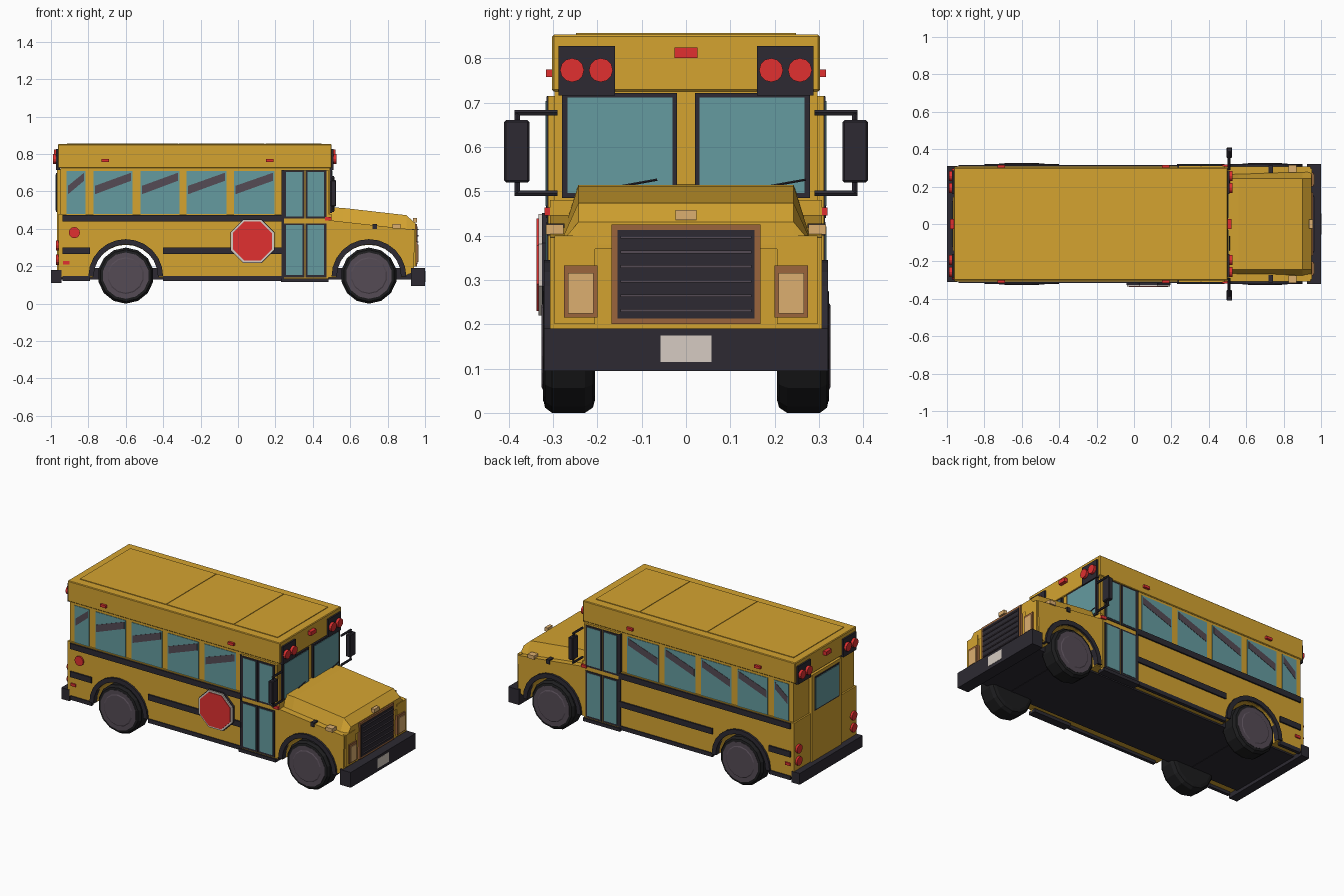
import bpy, bmesh
from math import sin, cos, pi
from mathutils import Vector

if "Cube" in bpy.data.objects:
    bpy.data.objects.remove(bpy.data.objects["Cube"])

COL = dict(yellow=(.66, .37, .03), glass=(.13, .33, .35), black=(.026, .023, .032),
           red=(.75, .03, .03), brown=(.33, .13, .045), tan=(.72, .43, .16),
           white=(.67, .60, .54), grey=(.09, .07, .09), rubber=(.012, .012, .013))
MATS = {}
for k, c in COL.items():
    MATS[k] = bpy.data.materials.new(k)
    MATS[k].diffuse_color = (*c, 1)


def mesh(name, verts, faces, mat):
    bm = bmesh.new()
    vs = [bm.verts.new(v) for v in verts]
    for f in faces:
        bm.faces.new([vs[i] for i in f])
    bmesh.ops.recalc_face_normals(bm, faces=bm.faces)
    me = bpy.data.meshes.new(name)
    bm.to_mesh(me)
    bm.free()
    me.materials.append(MATS[mat])
    ob = bpy.data.objects.new(name, me)
    bpy.context.collection.objects.link(ob)
    return ob


def loft(name, rings, mat):
    """Skin equal-length closed rings and cap both ends."""
    n, m = len(rings[0]), len(rings)
    faces = [[r * n + i, r * n + (i + 1) % n, (r + 1) * n + (i + 1) % n, (r + 1) * n + i]
             for r in range(m - 1) for i in range(n)]
    faces += [list(range(n)), list(range((m - 1) * n, m * n))]
    return mesh(name, [p for r in rings for p in r], faces, mat)


def prism(name, pts, axis, a, b, mat):
    """Extrude a 2D outline along an axis."""
    put = {'x': lambda p, t: (t, *p), 'y': lambda p, t: (p[0], t, p[1]),
           'z': lambda p, t: (*p, t)}[axis]
    return loft(name, [[put(p, t) for p in pts] for t in (a, b)], mat)


def box(name, x0, x1, y0, y1, z0, z1, mat, bevel=0):
    ob = prism(name, [(x0, y0), (x1, y0), (x1, y1), (x0, y1)], 'z', z0, z1, mat)
    if bevel:
        b = ob.modifiers.new('bevel', 'BEVEL')
        b.width, b.segments = bevel, 1
    return ob


def ngon(cx, cy, r, n, off=0):
    return [(cx + r * cos(2 * pi * i / n + off), cy + r * sin(2 * pi * i / n + off)) for i in range(n)]


def arc(cx, cz, r, n=12):
    return [(cx - r * cos(pi * i / n), cz + r * sin(pi * i / n)) for i in range(n + 1)]


def rod(name, p, q, r, mat):
    p, q = Vector(p), Vector(q)
    rot = (q - p).to_track_quat('Z', 'Y')
    return loft(name, [[c + rot @ Vector((u, v, 0)) for u, v in ngon(0, 0, r, 6)] for c in (p, q)], mat)


WHEELS = (-.6, .7)

# Lower body with open wheel arches, front fenders included
side = [(-.96, .14)] + arc(-.6, .14, .175) + arc(.7, .14, .175) + \
       [(.94, .17), (.945, .395), (.5, .445), (.5, .48), (-.96, .48)]
prism('lower_body', side, 'y', -.307, .307, 'yellow')
box('upper_body', -.95, .492, -.297, .297, .47, .74, 'yellow')
box('roof', -.963, .5, -.302, .302, .725, .853, 'yellow', .004)
for a, b in ((-.915, -.322), (-.318, .143), (.147, .447)):
    box('roof_panel', a, b, -.248, .248, .85, .857, 'yellow')
box('chassis_floor', -.95, .94, -.245, .245, .13, .19, 'black')

# Hood with sloped sides and a bevelled nose
hood = [(.49, .515), (.56, .512), (.90, .473), (.948, .43), (.95, .38)]
loft('hood', [[(x, -.285, .38), (x, -.243, z), (x, .243, z), (x, .285, .38)]
              if z > .4 else [(x, -.243, .37), (x, -.243, z), (x, .243, z), (x, .243, .37)]
              for x, z in hood], 'yellow')

# Grille and nose lamps
box('grille_frame', .94, .957, -.168, .168, .2, .425, 'brown')
box('grille', .95, .96, -.155, .155, .213, .412, 'black')
for i in range(6):
    z = .228 + i * .033
    box('grille_slat', .955, .966, -.148, .148, z, z + .006, 'grey')
box('hood_lamp', .935, .956, -.024, .024, .435, .458, 'tan')
box('front_bumper', .925, 1, -.32, .32, .095, .19, 'black')
box('front_plate', .99, 1.0015, -.057, .057, .115, .175, 'white')
box('rear_bumper', -1, -.945, -.31, .31, .11, .18, 'black')

# Rear emergency door and its window
box('rear_door', -.969, -.94, -.145, .145, .16, .72, 'yellow')
box('rear_window_frame', -.972, -.94, -.122, .122, .49, .70, 'black')
box('rear_window', -.975, -.94, -.113, .113, .499, .691, 'glass')
for x0, x1 in ((.49, .522), (-.985, -.95)):
    box('roof_centre_lamp', x0, x1, -.026, .026, .80, .824, 'red')

WINDOWS = ((-.917, -.815), (-.773, -.564), (-.522, -.313), (-.275, -.062), (-.022, .195))


def slab(name, x0, x1, z0, z1, y, s, mat, depth=.02):
    """Box lying on a side wall, reaching out to y."""
    return box(name, x0, x1, s * (y - depth), s * y, z0, z1, mat)


for s in (-1, 1):
    # Side windows with glare streaks
    for a, b in WINDOWS:
        slab('side_window', a, b, .478, .71, .300, s, 'glass')
        prism('window_streak', [(a + .008, .585), (b - .008, .657), (b - .008, .70), (a + .008, .63)],
              'y', s * .29, s * .302, 'grey')
    # Rub rails and skirts
    slab('upper_rail', -.937, .24, .44, .475, .316, s, 'black')
    for a, b in ((-.937, -.79), (-.4, .24)):
        slab('lower_rail', a, b, .265, .30, .316, s, 'black')
        slab('skirt', a, b, .122, .147, .312, s, 'black')
    # Folding door with four panes and a step
    slab('door', .24, .485, .13, .715, .311, s, 'yellow')
    slab('door_post', .232, .245, .13, .715, .314, s, 'black')
    for a, b in ((.245, .355), (.36, .472)):
        for z0, z1 in ((.14, .43), (.455, .713)):
            slab('door_frame', a, b, z0, z1, .315, s, 'black')
            slab('door_glass', a + .011, b - .011, z0 + .012, z1 - .01, .317, s, 'glass')
    slab('door_step', .23, .485, .115, .135, .322, s, 'black', .05)
    # Side markers
    for a in (-.73, .15):
        slab('roof_marker', a, a + .04, .758, .774, .316, s, 'red')
    slab('door_marker', .465, .5, .445, .463, .319, s, 'red')
    slab('fender_marker', .825, .87, .402, .425, .316, s, 'tan', .04)
    slab('hood_latch', .72, .743, .40, .427, .314, s, 'black', .04)
    slab('rear_reflector', -.935, -.9, .21, .227, .314, s, 'red')

    # Windshield, wiper
    y = sorted((s * .02, s * .28))
    box('windshield_frame', .48, .503, *y, .485, .722, 'black')
    y = sorted((s * .031, s * .267))
    box('windshield_glass', .48, .506, *y, .496, .711, 'glass')
    wy = -.17 if s < 0 else .165
    rod('wiper', (.51, wy, .507), (.51, wy + .105, .526), .003, 'black')
    # Warning lamp panels, front and rear
    py = sorted((s * .16, s * .287))
    for d, x in ((1, .5), (-1, -.963)):
        box('warning_panel', *sorted((x - d * .01, x + d * .01)), *py, .716, .828, 'black')
        for ly in (.192, .257):
            prism('warning_lamp', ngon(s * ly, .773, .027, 12), 'x', x, x + d * .026, 'red')
    for z in (.235, .31):
        prism('tail_lamp', ngon(s * .27, z, .027, 12), 'x', -.95, -.973, 'red')
    # Headlights
    box('headlight_housing', .93, .952, *sorted((s * .205, s * .297)), .2, .4, 'yellow')
    box('headlight_frame', .94, .96, *sorted((s * .2, s * .275)), .215, .332, 'brown')
    box('headlight', .95, .964, *sorted((s * .209, s * .266)), .224, .316, 'tan')
    # Mirrors on two arms
    box('mirror', .495, .525, *sorted((s * .353, s * .41)), .52, .66, 'black', .004)
    for z, ze in ((.677, .65), (.495, .53)):
        rod('mirror_arm', (.508, s * .29, z), (.508, s * .387, z), .007, 'black')
        rod('mirror_stem', (.508, s * .381, z), (.508, s * .381, ze), .007, 'black')

    for wx in WHEELS:
        # Arch trim
        ring = arc(wx, .145, .2) + arc(wx, .145, .172)[::-1]
        prism('arch_trim', ring, 'y', s * .285, s * .32, 'black')
        # Tyre with chamfered shoulders, stepped hub
        prof = ((.12, .205), (.138, .21), (.15, .228), (.15, .302), (.138, .318), (.124, .321))
        loft('tyre', [[(x, s * yy, z) for x, z in ngon(wx, .15, r, 14, pi / 2)]
                      for r, yy in prof], 'rubber')
        hub = ((.124, .30), (.124, .3225), (.098, .3225), (.092, .326))
        loft('wheel_hub', [[(x, s * yy, z) for x, z in ngon(wx, .15, r, 14, pi / 2)]
                           for r, yy in hub], 'grey')
for wx in WHEELS:
    rod('axle', (wx, -.22, .15), (wx, .22, .15), .025, 'black')

# Stop sign and round lamp on the near side
box('sign_arm', .03, .12, -.32, -.30, .30, .37, 'black')
for nm, r, y, m in (('sign_back', .127, -.325, 'black'), ('sign_border', .124, -.333, 'white'),
                    ('sign_face', .113, -.337, 'red')):
    prism(nm, ngon(.077, .334, r, 8, pi / 8), 'y', -.31, y, m)
prism('side_lamp', ngon(-.875, .38, .03, 12), 'y', -.30, -.316, 'red')

for m in bpy.data.materials:
    if m.users and not m.is_grease_pencil:
        m.use_nodes = True
        m.node_tree.nodes["Principled BSDF"].inputs["Base Color"].default_value = m.diffuse_color
